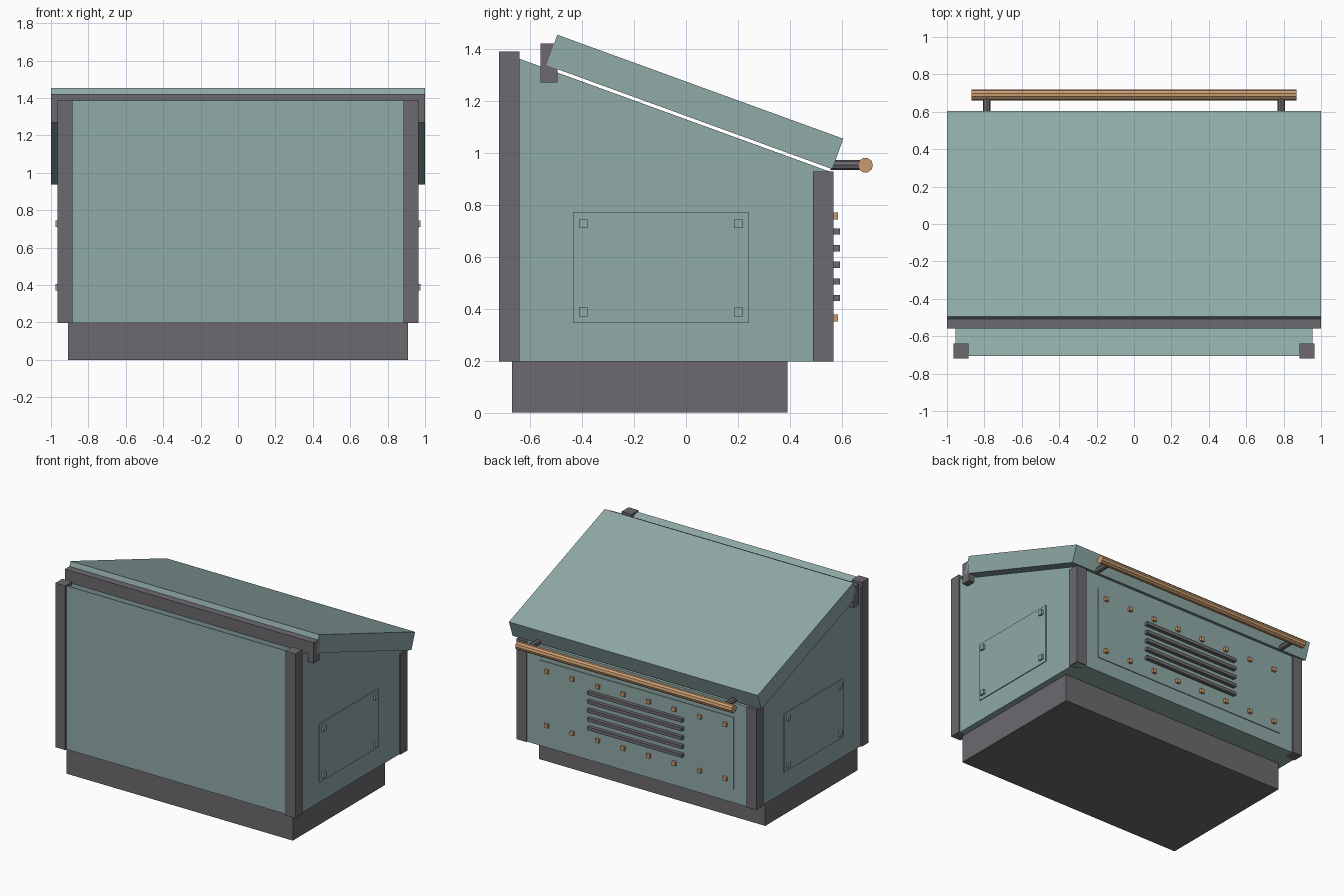
import bpy, bmesh, math

if "Cube" in bpy.data.objects:
    bpy.data.objects.remove(bpy.data.objects["Cube"])


def material(name, rgb):
    m = bpy.data.materials.new(name)
    m.diffuse_color = (*rgb, 1)
    m.use_nodes = True
    m.node_tree.nodes["Principled BSDF"].inputs["Base Color"].default_value = m.diffuse_color
    return m


TEAL = material("sage_teal", (0.275, 0.405, 0.385))
GREY = material("dark_grey", (0.150, 0.144, 0.158))
COPPER = material("copper", (0.58, 0.33, 0.16))


def finish(bm, name, mat):
    bmesh.ops.recalc_face_normals(bm, faces=bm.faces)
    me = bpy.data.meshes.new(name)
    bm.to_mesh(me)
    bm.free()
    me.materials.append(mat)
    ob = bpy.data.objects.new(name, me)
    bpy.context.collection.objects.link(ob)
    return ob


def prism(name, profile, half_width, mat):
    """Extrude a (y, z) side profile across x."""
    bm = bmesh.new()
    face = bm.faces.new([bm.verts.new((-half_width, y, z)) for y, z in profile])
    ext = bmesh.ops.extrude_face_region(bm, geom=[face])
    verts = [v for v in ext["geom"] if isinstance(v, bmesh.types.BMVert)]
    bmesh.ops.translate(bm, verts=verts, vec=(2 * half_width, 0, 0))
    return finish(bm, name, mat)


def box(name, x, y, z, mat):
    """Box from (min, max) ranges."""
    bm = bmesh.new()
    bmesh.ops.create_cube(bm, size=1)
    for v in bm.verts:
        v.co = [r[0] if c < 0 else r[1] for c, r in zip(v.co, (x, y, z))]
    return finish(bm, name, mat)


def rod(name, centre, radius, length, sides, axis, mat):
    bpy.ops.mesh.primitive_cylinder_add(
        vertices=sides, radius=radius, depth=length, location=centre,
        rotation=(0, math.pi / 2, 0) if axis == "x" else (math.pi / 2, 0, 0))
    ob = bpy.context.object
    ob.name = name
    ob.data.materials.append(mat)
    return ob


def around(c, half):
    return (c - half, c + half)


# Plinth and sloped cabinet
box("plinth", (-0.91, 0.91), (-0.67, 0.39), (0, 0.197), GREY)
prism("cabinet_body", [(-0.705, 0.197), (0.56, 0.197), (0.56, 0.925), (-0.705, 1.385)], 0.955, TEAL)

# Sloped lid and the hinge bar behind it
prism("lid", [(-0.537, 1.337), (0.563, 0.937), (0.605, 1.054), (-0.495, 1.454)], 1.0, TEAL)
box("hinge_bar", (-1.0, 1.0), (-0.56, -0.495), (1.27, 1.42), GREY)

for s, side in ((-1, "left"), (1, "right")):
    # Corner posts
    px = around(s * 0.925, 0.04)
    box(f"tall_post_{side}", px, (-0.72, -0.64), (0.197, 1.39), GREY)
    box(f"short_post_{side}", px, (0.488, 0.568), (0.197, 0.928), GREY)
    # Side access panel with bolts
    box(f"side_panel_{side}", around(s * 0.957, 0.004), (-0.435, 0.242), (0.345, 0.77), TEAL)
    for y in (-0.395, 0.202):
        for z in (0.387, 0.727):
            box(f"side_bolt_{side}", around(s * 0.965, 0.01), around(y, 0.017), around(z, 0.017), TEAL)
    # Handle bracket
    rod(f"handle_bracket_{side}", (s * 0.787, 0.62, 0.953), 0.02, 0.13, 8, "y", GREY)

# Lid handle
rod("handle", (0, 0.69, 0.952), 0.029, 1.74, 10, "x", COPPER)

# Vent panel, louvre slats and copper bolts
box("vent_panel", (-0.78, 0.78), (0.555, 0.566), (0.30, 0.82), TEAL)
for i in range(5):
    box("louvre_slat", (-0.38, 0.38), (0.56, 0.592), around(0.441 + i * 0.064, 0.012), GREY)
for i in range(8):
    for z in (0.364, 0.757):
        box("vent_bolt", around(-0.717 + i * 0.205, 0.014), (0.56, 0.584), around(z, 0.014), COPPER)
